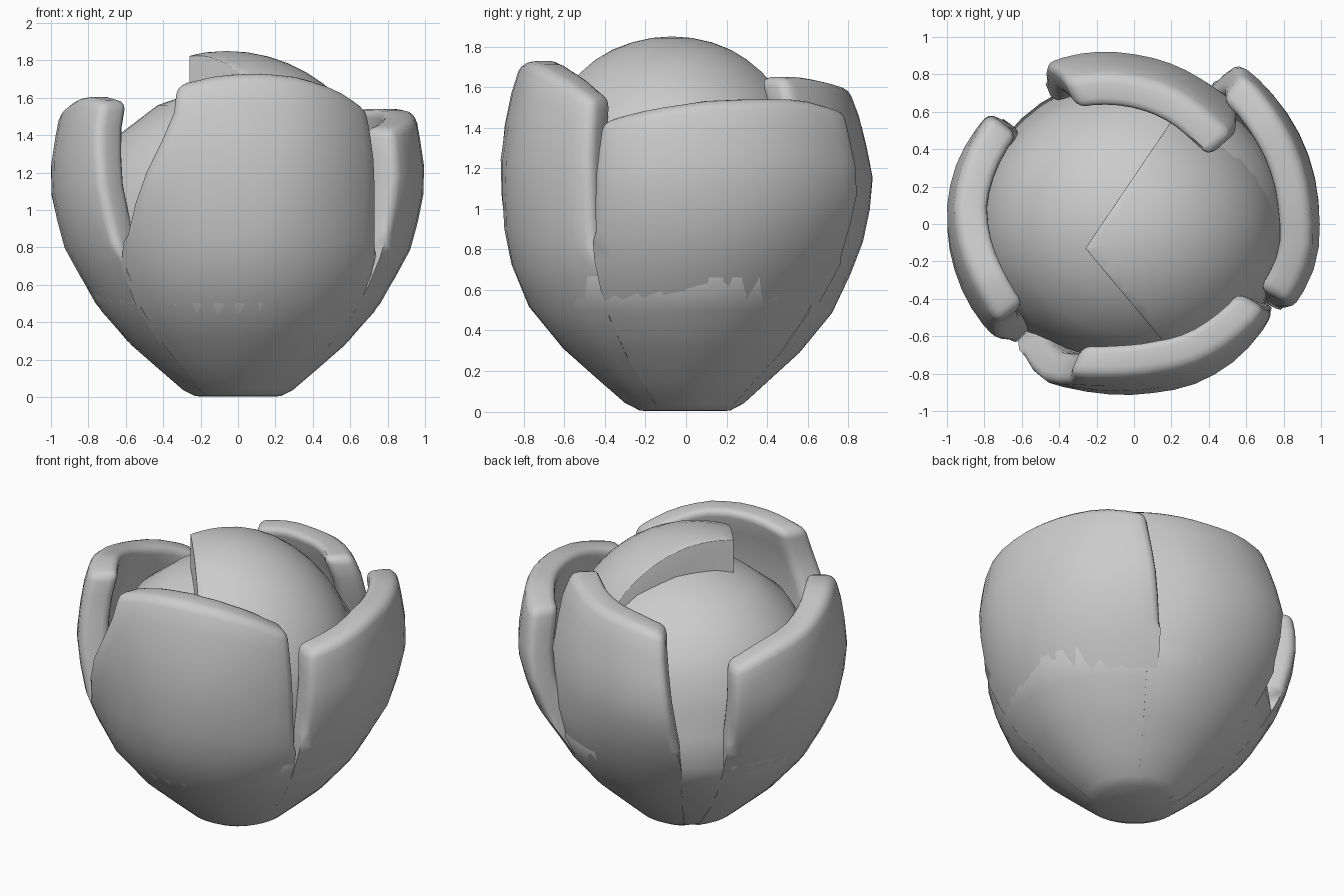
import bpy, bmesh, math
from mathutils import Vector

if "Cube" in bpy.data.objects:
    bpy.data.objects.remove(bpy.data.objects["Cube"])

grey = bpy.data.materials.new("soft_grey")
grey.diffuse_color = (0.6, 0.6, 0.6, 1)
grey.use_nodes = True
grey.node_tree.nodes["Principled BSDF"].inputs["Base Color"].default_value = grey.diffuse_color

OUTER = [(0.0, 0.22), (0.04, 0.30), (0.30, 0.60), (0.50, 0.77), (0.80, 0.93),
         (1.05, 0.99), (1.20, 1.0), (1.50, 0.955), (1.75, 0.87)]
ROWS = [0.003, 0.025, 0.1, 0.18, 0.3, 0.42, 0.52, 0.62, 0.72, 0.82, 0.91, 1.0]


def lerp_table(table, x):
    for (x0, y0), (x1, y1) in zip(table, table[1:]):
        if x <= x1:
            return y0 + (y1 - y0) * max(0, x - x0) / (x1 - x0)
    return table[-1][1]


def spread(values):
    return [(i / (len(values) - 1), v) for i, v in enumerate(values)]


def base_factor(a):
    """The bud base is nearly round, a little flatter at the back."""
    return 0.995 - 0.045 * max(0, math.sin(a))


def finish(bm, name):
    bmesh.ops.recalc_face_normals(bm, faces=bm.faces)
    mesh = bpy.data.meshes.new(name)
    bm.to_mesh(mesh)
    bm.free()
    mesh.materials.append(grey)
    ob = bpy.data.objects.new(name, mesh)
    bpy.context.collection.objects.link(ob)
    bpy.ops.object.select_all(action='DESELECT')
    ob.select_set(True)
    bpy.context.view_layer.objects.active = ob
    bpy.ops.object.shade_smooth_by_angle(angle=math.radians(40))
    return ob


def petal(name, low, top, heights, widths, lean=0.0, thick=0.18, cols=12):
    """Thick curved shell: low/top are edge angles at base and rim,
    heights/widths are rim heights and radii along the petal."""
    bm = bmesh.new()
    heights, widths = spread(heights), spread(widths)
    layers = []
    for inset in (0, thick):
        grid = []
        for v in ROWS:
            row = []
            for i in range(cols + 1):
                u = i / cols
                z = v * lerp_table(heights, u)
                t = min(1, max(0, (z - 0.7) / 0.8))
                a0 = low[0] + (top[0] - low[0]) * t
                a1 = low[1] + (top[1] - low[1]) * t
                a = math.radians(a0 + (a1 - a0) * u)
                k = min(1, max(0, (z - 0.55) / 0.5))
                f = base_factor(a) * (1 - k) + lerp_table(widths, u) * k
                r = lerp_table(OUTER, z) * f * (1 - lean * max(0, z - 1.1) / 0.5)
                r = max(0.05, r - inset)
                row.append(bm.verts.new((r * math.cos(a), r * math.sin(a), z)))
            grid.append(row)
        layers.append(grid)
    out, inn = layers
    n = len(ROWS)
    for g in layers:
        for j in range(n - 1):
            for i in range(cols):
                bm.faces.new((g[j][i], g[j][i + 1], g[j + 1][i + 1], g[j + 1][i]))
    # rim, base and side walls
    for j in (0, n - 1):
        for i in range(cols):
            bm.faces.new((out[j][i], out[j][i + 1], inn[j][i + 1], inn[j][i]))
    for i in (0, cols):
        for j in range(n - 1):
            bm.faces.new((out[j][i], out[j + 1][i], inn[j + 1][i], inn[j][i]))
    bmesh.ops.recalc_face_normals(bm, faces=bm.faces)
    # rounded rim
    edges = [e for e in bm.edges if min(v.co.z for v in e.verts) > 0.75
             and e.calc_face_angle(0) > math.radians(45)]
    bmesh.ops.bevel(bm, geom=edges, offset=0.05, segments=3, profile=0.5,
                    affect='EDGES', clamp_overlap=True)
    return finish(bm, name)


# four thick outer petals
petal("front_petal", (-136, -31), (-113, -33), [1.67, 1.72, 1.73, 1.71, 1.65, 1.54],
      [0.97, 0.93, 0.915, 0.92, 0.905, 0.89])
petal("right_petal", (-31, 61), (-27, 54), [1.43, 1.49, 1.53, 1.54, 1.54, 1.48],
      [0.96, 1.0, 1.0, 1.01, 1.02, 1.03])
petal("back_petal", (56, 123), (42, 116), [1.65, 1.65, 1.63, 1.61, 1.6, 1.56],
      [0.85, 0.86, 0.89, 0.92, 0.96, 0.99], lean=0.08)
petal("left_petal", (141, 226), (143, 216), [1.36, 1.45, 1.5, 1.56, 1.61, 1.58],
      [0.98, 1.0, 1.01, 1.0, 0.985, 0.965])

# solid core that fills the bud and shows between the petals
core = [(0, 0.002), (0.21, 0.002), (0.295, 0.042), (0.595, 0.3), (0.765, 0.5), (0.85, 0.66),
        (0.83, 0.85), (0.81, 1.0), (0.765, 1.2), (0.64, 1.4), (0.43, 1.56),
        (0.2, 1.64), (0, 1.66)]
bm = bmesh.new()
verts = [bm.verts.new((r, 0, z)) for r, z in core]
edges = [bm.edges.new(p) for p in zip(verts, verts[1:])]
bmesh.ops.spin(bm, geom=verts + edges, cent=(0, 0, 0), axis=(0, 0, 1),
               angle=math.tau, steps=40)
bmesh.ops.remove_doubles(bm, verts=bm.verts, dist=0.001)
for v in bm.verts:
    if v.co.z < 0.6:
        f = base_factor(math.atan2(v.co.y, v.co.x))
        v.co.x *= f
        v.co.y *= f
    else:
        v.co.y *= 0.94 if v.co.z < 0.7 else 0.92
finish(bm, "bud_core")

# inner petal folded over the core, cut to a corner by two upright planes
bm = bmesh.new()
bmesh.ops.create_uvsphere(bm, u_segments=40, v_segments=24, radius=1)
for v in bm.verts:
    v.co = Vector((v.co.x * 0.85 - 0.06, v.co.y * 0.76 - 0.07, v.co.z * 0.85 + 1.0))
tip = Vector((-0.26, -0.13, 0))
for end in (Vector((0.15, -0.62, 0)), Vector((0.2, 0.55, 0))):
    d = end - tip
    normal = Vector((d.y, -d.x, 0))
    if normal.x > 0:
        normal = -normal
    cut = bmesh.ops.bisect_plane(bm, geom=bm.verts[:] + bm.edges[:] + bm.faces[:],
                                 plane_co=tip, plane_no=normal, clear_outer=True)
    rim = [e for e in cut["geom_cut"] if isinstance(e, bmesh.types.BMEdge)]
    bmesh.ops.holes_fill(bm, edges=rim, sides=0)
bmesh.ops.recalc_face_normals(bm, faces=bm.faces)
rim = [e for e in bm.edges if e.calc_face_angle(0) > math.radians(40)
       and min(v.co.z for v in e.verts) > 1.3]
bmesh.ops.bevel(bm, geom=rim, offset=0.03, segments=2, profile=0.5,
                affect='EDGES', clamp_overlap=True)
finish(bm, "inner_petal")
